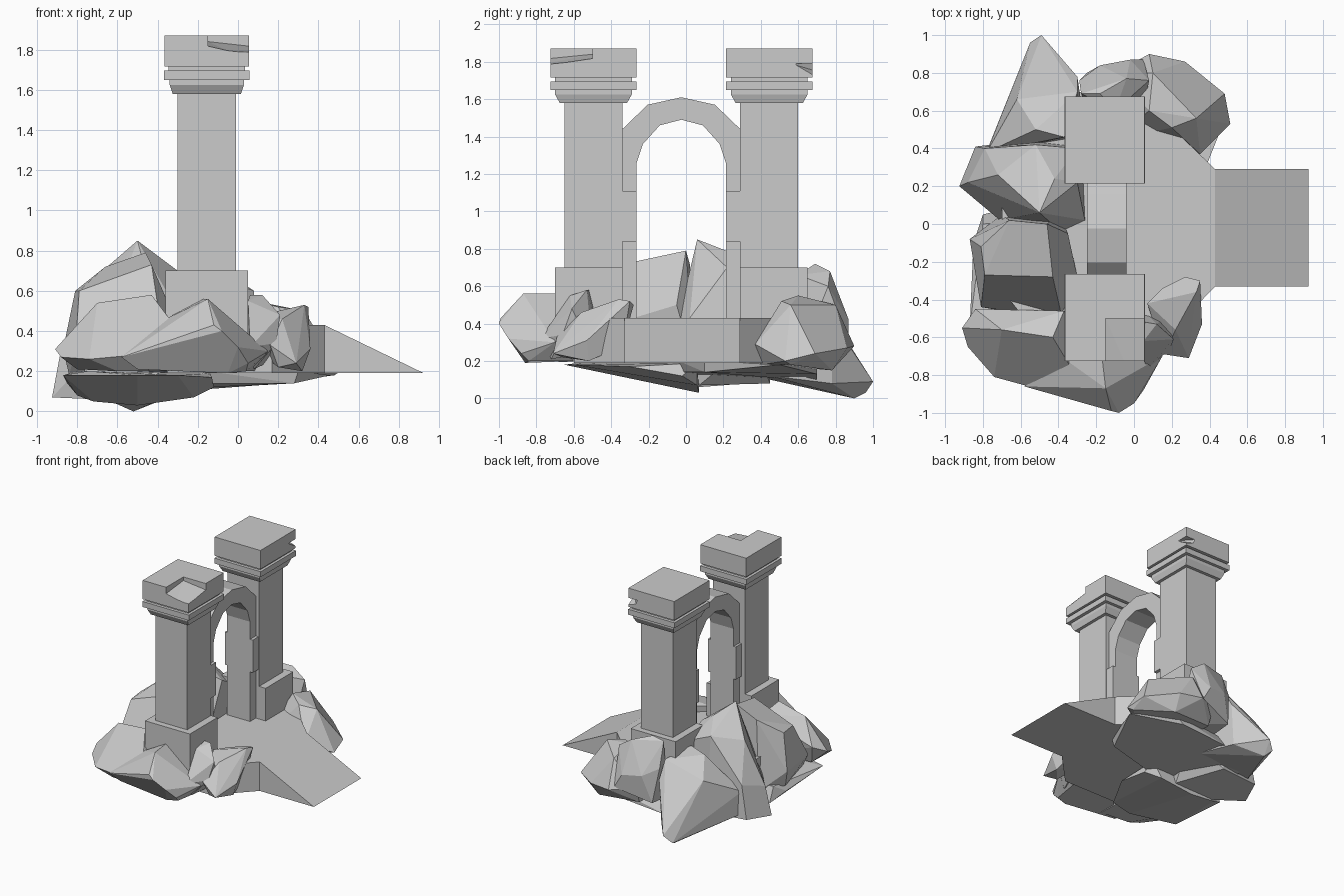
import bpy, bmesh

CX, YM = -0.155, -0.025      # pillar centre line, archway centre


def finish(name, bm):
    bmesh.ops.recalc_face_normals(bm, faces=bm.faces)
    me = bpy.data.meshes.new(name)
    bm.to_mesh(me)
    bm.free()
    ob = bpy.data.objects.new(name, me)
    bpy.context.collection.objects.link(ob)
    return ob


def hull(name, pts):
    bm = bmesh.new()
    for p in pts:
        bm.verts.new(p)
    res = bmesh.ops.convex_hull(bm, input=bm.verts)
    junk = {g for g in res["geom_interior"] + res["geom_unused"]
            if isinstance(g, bmesh.types.BMVert)}
    bmesh.ops.delete(bm, geom=list(junk), context='VERTS')
    bmesh.ops.dissolve_limit(bm, angle_limit=0.15, verts=bm.verts, edges=bm.edges)
    return finish(name, bm)


def box(name, x, y, z):
    return hull(name, [(a, b, c) for a in x for b in y for c in z])


def prism(name, loop, axis, lo, hi):
    # extrude a closed 2D loop along x (axis 0), y (1) or z (2)
    bm = bmesh.new()
    rings = []
    for h in (lo, hi):
        ring = []
        for p in loop:
            co = list(p)
            co.insert(axis, h)
            ring.append(bm.verts.new(co))
        rings.append(ring)
        bm.faces.new(ring)
    n = len(loop)
    for i in range(n):
        j = (i + 1) % n
        bm.faces.new((rings[0][i], rings[0][j], rings[1][j], rings[1][i]))
    return finish(name, bm)


def capital(name, cy):
    # stacked rectangular rings: half x, half y, z
    prof = [(.145, .155, 1.58), (.17, .18, 1.58), (.185, .205, 1.625), (.185, .205, 1.65),
            (.212, .23, 1.65), (.212, .23, 1.695), (.19, .205, 1.695), (.19, .205, 1.715),
            (.21, .23, 1.715), (.21, .23, 1.87)]
    bm = bmesh.new()
    rings = [[bm.verts.new((CX + sx * hx, cy + sy * hy, z))
              for sx, sy in ((-1, -1), (1, -1), (1, 1), (-1, 1))] for hx, hy, z in prof]
    for a, b in zip(rings, rings[1:]):
        for i in range(4):
            j = (i + 1) % 4
            bm.faces.new((a[i], a[j], b[j], b[i]))
    bm.faces.new(rings[0])
    bm.faces.new(rings[-1])
    return finish(name, bm)


def carve(ob, pts):
    cutter = hull("chip_cutter", pts)
    cutter.hide_render = True
    mod = ob.modifiers.new("chip", 'BOOLEAN')
    mod.operation = 'DIFFERENCE'
    mod.solver = 'EXACT'
    mod.object = cutter
    bpy.context.view_layer.objects.active = ob
    bpy.ops.object.modifier_apply(modifier=mod.name)
    bpy.data.objects.remove(cutter)


# pillars: plinth, shaft and moulded capital
caps = []
for tag, cy, s in (("front", -.495, 1), ("back", .445, -1)):
    box(tag + "_plinth", (CX - .205, CX + .205), (cy - s * .205, cy + s * .155), (.25, .70))
    box(tag + "_shaft", (CX - .145, CX + .145), (cy - .155, cy + .155), (.68, 1.58))
    caps.append(capital(tag + "_capital", cy))

# broken corners of the capitals
carve(caps[0], [(-.15, -.5, 1.9), (-.15, -.8, 1.9), (.12, -.8, 1.9), (.12, -.5, 1.9),
                (-.15, -.5, 1.84), (-.15, -.8, 1.81), (-.02, -.8, 1.78),
                (.12, -.8, 1.78), (.12, -.5, 1.81)])
carve(caps[1], [(.08, .56, 1.79), (.08, .73, 1.69), (.08, .73, 1.79),
                (-.08, .73, 1.79), (-.06, .73, 1.74)])

# archway: half profiles (y offset, z) mirrored
outer = [(.315, 1.11), (.315, 1.44), (.18, 1.57)]
inner = [(.115, 1.46), (.205, 1.36), (.24, 1.255), (.24, 1.11)]
arch = ([(YM - a, z) for a, z in outer] + [(YM, 1.61)] +
        [(YM + a, z) for a, z in reversed(outer)] +
        [(YM + a, z) for a, z in reversed(inner)] + [(YM, 1.49)] +
        [(YM - a, z) for a, z in inner])
prism("arch", arch, 0, -.25, -.04)

# door jamb stones: the middle one is set back
for s in (-1, 1):
    ys = (YM + s * .24, YM + s * .315)
    box("jamb_lower", (-.25, -.04), ys, (.35, .84))
    box("jamb_middle", (-.27, -.015), ys, (.84, 1.11))

# floor slab and ramp
floor = [(.43, .29), (.18, .53), (-.5, .55), (-.7, .3), (-.7, -.35),
         (-.5, -.6), (.17, -.6), (.43, -.33)]
prism("floor_slab", floor, 2, .19, .43)
prism("ramp", [(.43, .19), (.925, .19), (.43, .43)], 1, -.33, .29)

# surrounding boulders
hull("boulder_back_left", [
    (-.49, 1.0, .09), (-.30, .78, .42), (-.62, .66, .45), (-.78, .38, .30), (-.52, .50, .58),
    (-.37, .46, .60), (-.30, .70, .56), (-.79, .36, .12), (-.52, .90, 0), (-.55, .96, .03),
    (-.32, .78, .08), (-.25, .45, .12)])
hull("boulder_left_peak", [
    (-.925, .20, .07), (-.84, .41, .09), (-.88, .22, .31), (-.79, .40, .36), (-.72, .26, .66),
    (-.52, .42, .70), (-.50, .06, .85), (-.42, .24, .78), (-.26, .02, .43), (-.39, -.04, .43),
    (-.71, .02, .30), (-.30, .22, .70), (-.30, .40, .60), (-.5, .45, .08), (-.35, .07, .07),
    (-.7, .06, .06), (-.26, .35, .3)])
hull("boulder_left_front", [
    (-.87, -.08, .31), (-.83, -.26, .33), (-.81, -.44, .30), (-.81, -.12, .60), (-.79, -.27, .60),
    (-.66, .02, .72), (-.46, .0, .79), (-.43, -.28, .73), (-.37, -.34, .45), (-.38, -.50, .40),
    (-.30, -.28, .43), (-.35, -.05, .5), (-.84, -.1, .18), (-.75, -.45, .18), (-.4, -.5, .18),
    (-.4, .05, .15), (-.7, .05, .15)])
hull("boulder_front_left", [
    (-.91, -.55, .31), (-.84, -.45, .36), (-.37, -.46, .50), (-.70, -.56, .54), (-.43, -.60, .58),
    (-.34, -.75, .46), (-.52, -.87, .28), (-.74, -.81, .26), (-.88, -.65, .27), (-.80, -.5, .21),
    (-.35, -.5, .19), (-.6, -.78, .20), (-.35, -.80, .20)])
hull("boulder_front", [
    (-.58, -.86, .27), (-.08, -1.0, .40), (-.12, -.99, .43), (0, -.95, .32), (.15, -.70, .30),
    (-.15, -.87, .56), (-.17, -.70, .56), (.05, -.88, .24), (.04, -.84, .20), (-.36, -.72, .46),
    (-.5, -.82, .21), (-.05, -.86, .19), (.08, -.6, .2), (-.3, -.6, .2)])
# right-hand front rocks: a narrow one by the plinth and a taller outer one
hull("boulder_front_inner", [
    (.05, -.62, .55), (.06, -.52, .58), (.12, -.53, .58), (.21, -.61, .48), (.19, -.66, .34),
    (.06, -.78, .32), (.04, -.45, .3), (.08, -.72, .21), (.16, -.5, .25)])
hull("boulder_front_right", [
    (.07, -.42, .47), (.15, -.34, .48), (.27, -.28, .50), (.35, -.30, .52), (.33, -.36, .53),
    (.36, -.53, .31), (.32, -.52, .20), (.29, -.71, .24), (.16, -.69, .33), (.22, -.56, .46),
    (.20, -.66, .22), (.30, -.34, .28), (.1, -.4, .3)])
hull("boulder_back_right", [
    (-.10, .80, .30), (.08, .90, .28), (.27, .86, .27), (.48, .69, .24), (.51, .53, .20),
    (.35, .37, .29), (.20, .51, .52), (.08, .60, .55), (.10, .80, .50), (.33, .56, .50),
    (.48, .56, .18), (.28, .40, .18), (.25, .78, .15), (-.1, .75, .17), (-.1, .45, .18)])
hull("boulder_back", [
    (-.29, .76, .50), (-.28, .69, .70), (-.18, .69, .72), (-.04, .77, .68), (.08, .76, .60),
    (-.02, .87, .42), (-.18, .84, .44), (.05, .87, .30), (-.25, .80, .22), (.05, .6, .2),
    (-.25, .6, .2), (-.1, .6, .66)])

# low foundation rocks: a wedge under the left side and thin slabs behind it
hull("foundation_left", [
    (-.87, -.55, .18), (-.80, .05, .08), (-.72, .07, .05), (-.5, .07, .03), (-.22, .06, .07),
    (-.12, -.02, .12), (-.13, -.3, .17), (-.5, -.65, .18), (-.3, -.6, .18), (-.85, -.1, .14),
    (-.8, .0, .2), (-.75, -.5, .2), (-.14, .06, .19)])
hull("foundation_back", [
    (-.70, .30, .10), (-.2, -.03, .14), (.28, .1, .14), (.46, .5, .18), (.1, .7, .13),
    (-.3, .7, .10), (-.6, .6, .10), (-.15, -.04, .2), (.3, .1, .2), (.2, .7, .2),
    (-.6, .6, .2), (-.7, .3, .2)])
